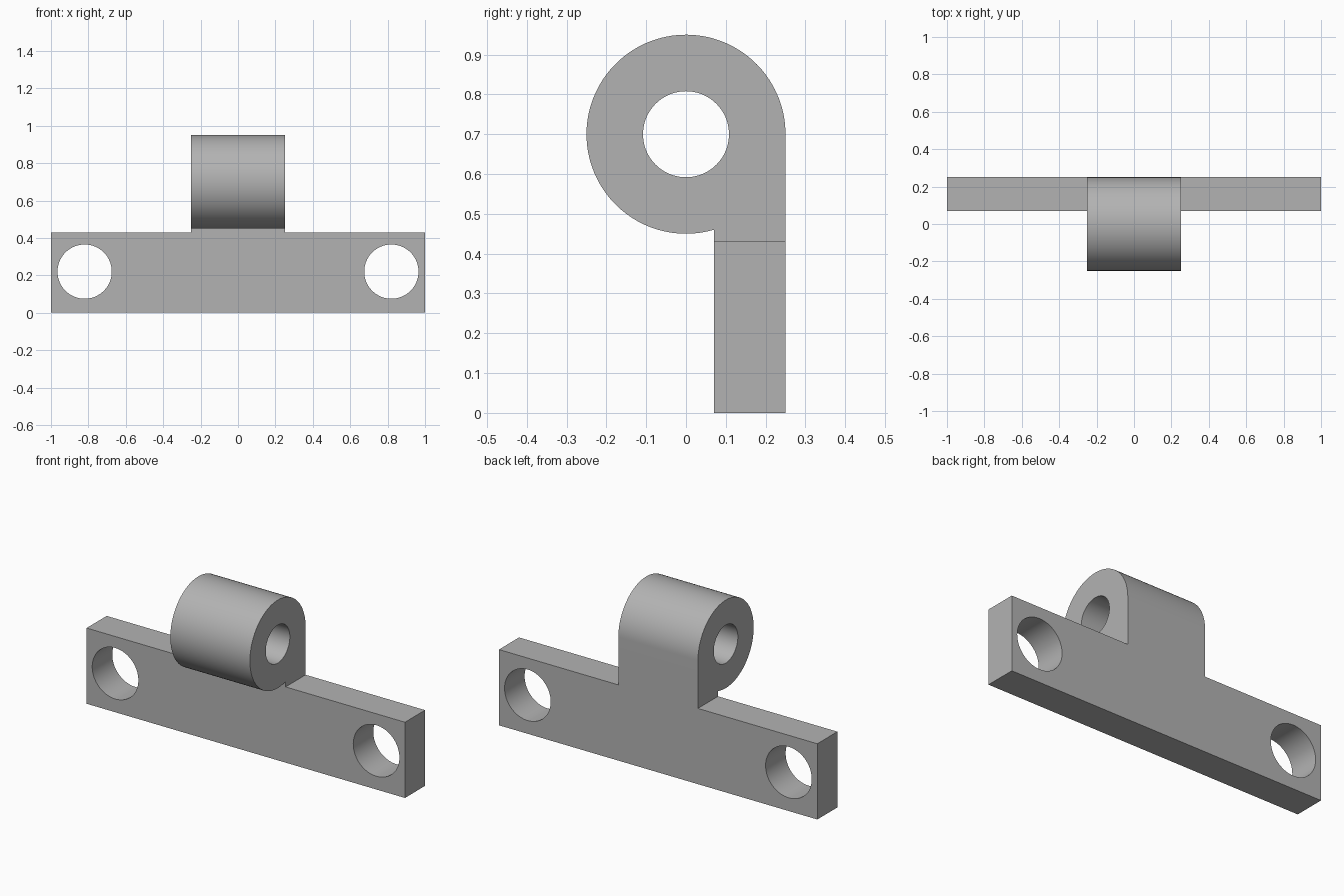
import bpy, bmesh, math
from mathutils import Vector

cube = bpy.data.objects.get("Cube")
if cube:
    bpy.data.objects.remove(cube, do_unlink=True)

steel = bpy.data.materials.new("grey_steel")
steel.use_nodes = True
GREY = (0.45, 0.45, 0.45, 1)
steel.diffuse_color = GREY
steel.node_tree.nodes["Principled BSDF"].inputs["Base Color"].default_value = GREY

BACK, FRONT, PLATE_TOP = 0.25, 0.07, 0.43    # plate faces and height
AXIS_Z, RADIUS, BORE, WIDTH = 0.70, 0.25, 0.108, 0.25
HOLE_X, HOLE_Z, HOLE_R = 0.82, 0.22, 0.145


def prism(name, points, depth):
    """Solid made by sweeping a closed 3D outline along the vector depth."""
    bm = bmesh.new()
    face = bm.faces.new([bm.verts.new(p) for p in points])
    swept = bmesh.ops.extrude_face_region(bm, geom=[face], use_keep_orig=True)
    verts = [g for g in swept["geom"] if isinstance(g, bmesh.types.BMVert)]
    bmesh.ops.translate(bm, verts=verts, vec=Vector(depth))
    bmesh.ops.recalc_face_normals(bm, faces=bm.faces)
    mesh = bpy.data.meshes.new(name)
    bm.to_mesh(mesh)
    bm.free()
    mesh.materials.append(steel)
    obj = bpy.data.objects.new(name, mesh)
    bpy.context.collection.objects.link(obj)
    return obj


def arc(radius, start, end, steps):
    angles = [start + (end - start) * i / steps for i in range(steps + 1)]
    return [(radius * math.cos(a), radius * math.sin(a)) for a in angles]


def circle(radius):
    return arc(radius, 0, math.tau, 96)[:-1]


def combine(target, tool, operation):
    """Apply a boolean and remove the tool."""
    mod = target.modifiers.new(operation.lower(), "BOOLEAN")
    mod.operation, mod.object, mod.solver = operation, tool, "EXACT"
    bpy.context.view_layer.objects.active = target
    bpy.ops.object.modifier_apply(modifier=mod.name)
    bpy.data.objects.remove(tool, do_unlink=True)


# Mounting plate
bracket = prism("hinge_bracket", [(-1, FRONT, 0), (1, FRONT, 0),
                (1, FRONT, PLATE_TOP), (-1, FRONT, PLATE_TOP)], (0, BACK - FRONT, 0))

# Knuckle: round barrel running tangentially into a neck that enters the plate
barrel = arc(RADIUS, 0, math.tau - math.acos(FRONT / RADIUS), 96)
outline = [(y, z + AXIS_Z) for y, z in barrel] + [(FRONT, 0.2), (BACK, 0.2)]
knuckle = prism("knuckle", [(-WIDTH, y, z) for y, z in outline], (2 * WIDTH, 0, 0))
combine(bracket, knuckle, "UNION")

# Pin bore through the knuckle
bore = prism("bore_cutter", [(-1, y, z + AXIS_Z) for y, z in circle(BORE)], (2, 0, 0))
combine(bracket, bore, "DIFFERENCE")

# Bolt holes near both ends of the plate
for side in (-1, 1):
    hole = prism("hole_cutter", [(x + side * HOLE_X, -0.5, z + HOLE_Z)
                 for x, z in circle(HOLE_R)], (0, 1, 0))
    combine(bracket, hole, "DIFFERENCE")

# Smooth the round surfaces, keep the edges crisp
bpy.ops.object.select_all(action="DESELECT")
bracket.select_set(True)
bpy.context.view_layer.objects.active = bracket
bpy.ops.object.shade_smooth_by_angle(angle=math.radians(30))
